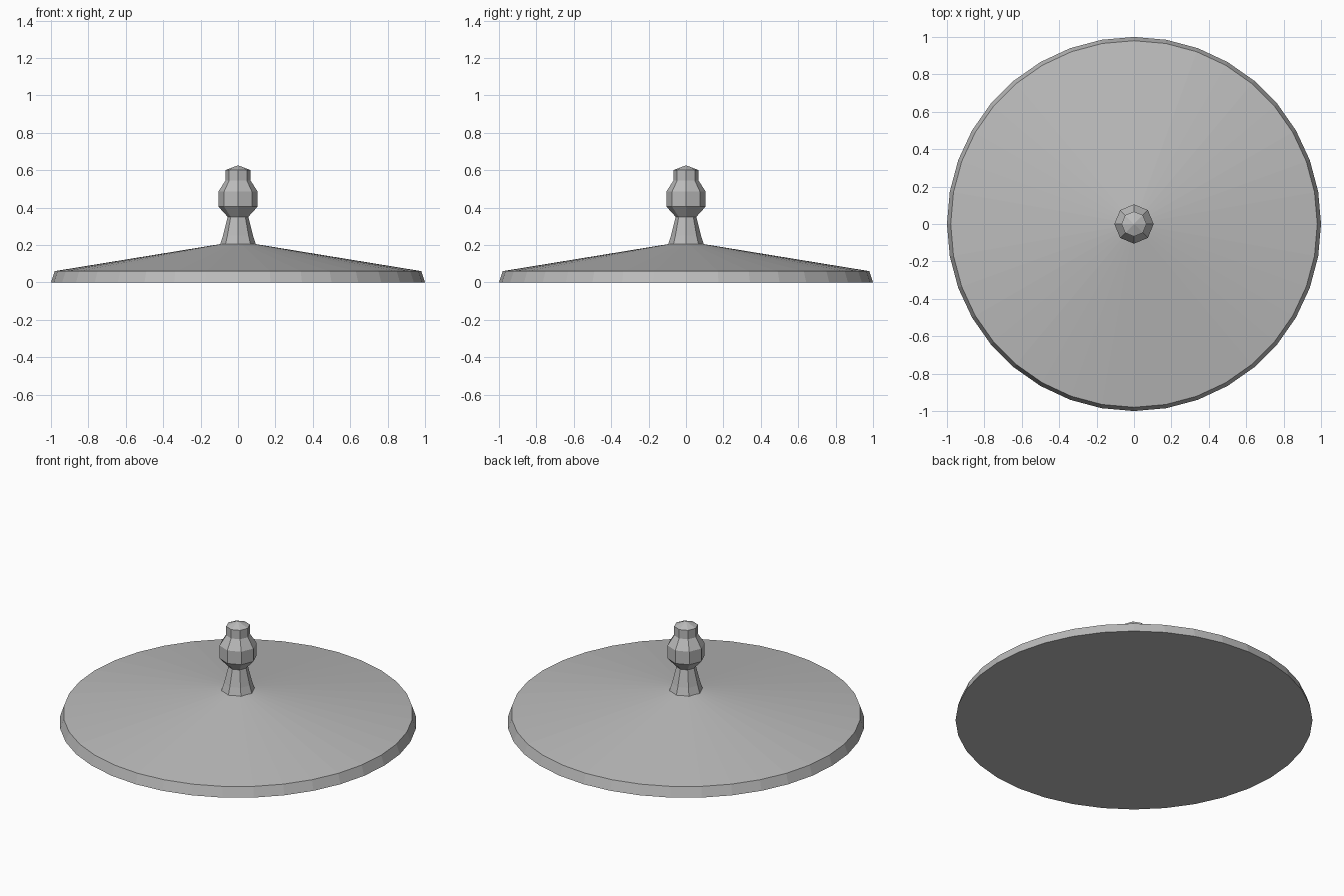
import bpy
import bmesh
from math import cos, sin, tau

# Remove the default object
cube = bpy.data.objects.get("Cube")
if cube:
    bpy.data.objects.remove(cube, do_unlink=True)

# Single grey colour
grey = bpy.data.materials.new("grey")
grey.use_nodes = True
colour = (0.5, 0.5, 0.5, 1)
grey.diffuse_color = colour
grey.node_tree.nodes["Principled BSDF"].inputs["Base Color"].default_value = colour


def turned(name, profile, sides, tip=None):
    """Revolve (radius, height) points about z, closing the bottom and the top."""
    bm = bmesh.new()
    rings = [[bm.verts.new((r * cos(tau * i / sides), r * sin(tau * i / sides), z))
              for i in range(sides)] for r, z in profile]
    bm.faces.new(rings[0][::-1])
    for low, high in zip(rings, rings[1:]):
        for i in range(sides):
            j = (i + 1) % sides
            bm.faces.new((low[i], low[j], high[j], high[i]))
    apex = bm.verts.new((0, 0, tip))
    for i in range(sides):
        bm.faces.new((rings[-1][i], rings[-1][(i + 1) % sides], apex))
    mesh = bpy.data.meshes.new(name)
    bm.to_mesh(mesh)
    bm.free()
    mesh.materials.append(grey)
    obj = bpy.data.objects.new(name, mesh)
    bpy.context.collection.objects.link(obj)
    return obj


# Shallow conical lid with a sloping rim
turned("lid", [(1, 0), (0.98, 0.06)], 36, tip=0.22)

# Eight-sided turned handle: flared stem, bulb and pointed cap
turned("knob", [(0.096, 0.2), (0.08, 0.25), (0.055, 0.35), (0.105, 0.405),
                (0.105, 0.485), (0.067, 0.545), (0.067, 0.6)], 8, tip=0.626)
